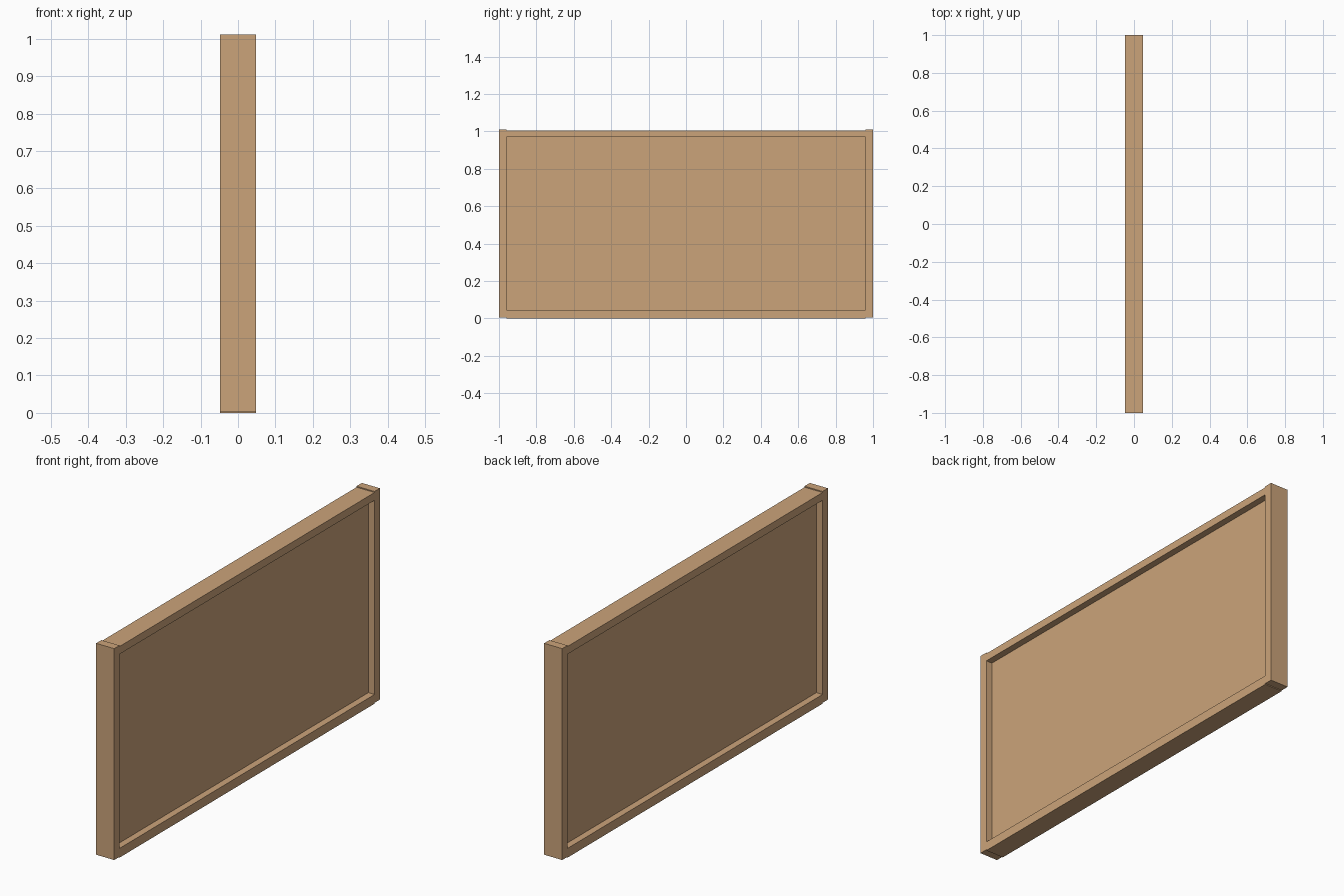
import bpy
import bmesh
from mathutils import Matrix, Vector

cube = bpy.data.objects.get("Cube")
if cube:
    bpy.data.objects.remove(cube, do_unlink=True)

# Light wood colour
wood = bpy.data.materials.new("light_wood")
wood.use_nodes = True
color = (0.60, 0.37, 0.195, 1.0)
wood.diffuse_color = color
bsdf = wood.node_tree.nodes["Principled BSDF"]
bsdf.inputs["Base Color"].default_value = color
bsdf.inputs["Roughness"].default_value = 0.7


def board(name, low, high):
    """Flat-sided board between two opposite corners."""
    low, high = Vector(low), Vector(high)
    bm = bmesh.new()
    bmesh.ops.create_cube(bm, size=1.0, matrix=Matrix.Translation((low + high) / 2)
                          @ Matrix.Diagonal((high - low).to_4d()))
    mesh = bpy.data.meshes.new(name)
    bm.to_mesh(mesh)
    bm.free()
    mesh.materials.append(wood)
    obj = bpy.data.objects.new(name, mesh)
    bpy.context.collection.objects.link(obj)
    return obj


HALF = 0.0475      # half depth of the frame
INNER = 0.96       # inner edge of the end posts
TOP = 1.011        # top of the end posts

# End posts, raised slightly above the rails
board("front_post", (-HALF, -1, 0.004), (HALF, -INNER, TOP))
board("back_post", (-HALF, INNER, 0.004), (HALF, 1, TOP))

# Long rails between the posts
board("bottom_rail", (-HALF, -INNER, 0), (HALF, INNER, 0.044))
board("top_rail", (-HALF, -INNER, 0.969), (HALF, INNER, 1.006))

# Thin panel held in the middle of the frame
board("centre_panel", (-0.015, -INNER - 0.01, 0.03), (0.015, INNER + 0.01, 0.98))
